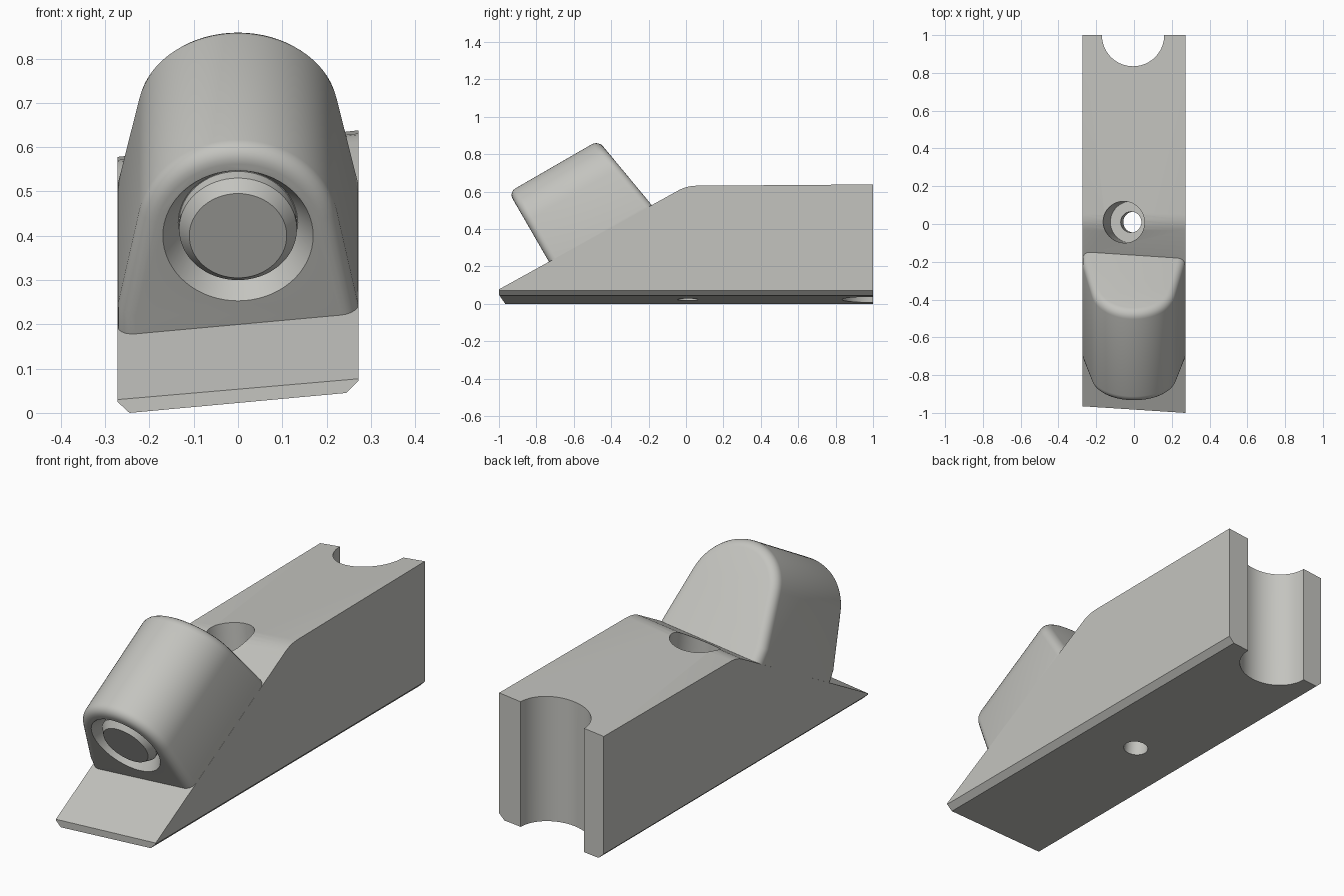
import bpy, bmesh, math
from mathutils import Vector

if "Cube" in bpy.data.objects:
    bpy.data.objects.remove(bpy.data.objects["Cube"])

grey = bpy.data.materials.new("warm_grey")
grey.diffuse_color = (0.55, 0.55, 0.52, 1)
grey.use_nodes = True
grey.node_tree.nodes["Principled BSDF"].inputs["Base Color"].default_value = grey.diffuse_color


def make_object(name, bm):
    bmesh.ops.recalc_face_normals(bm, faces=bm.faces)
    mesh = bpy.data.meshes.new(name)
    bm.to_mesh(mesh)
    bm.free()
    mesh.materials.append(grey)
    obj = bpy.data.objects.new(name, mesh)
    bpy.context.collection.objects.link(obj)
    return obj


def loft(name, rings, bevel=0.0):
    """Skin a list of equal rings and cap both ends, rounding the cap rims."""
    bm = bmesh.new()
    rows = [[bm.verts.new(p) for p in ring] for ring in rings]
    n = len(rows[0])
    for a, b in zip(rows, rows[1:]):
        for i in range(n):
            j = (i + 1) % n
            bm.faces.new((a[i], a[j], b[j], b[i]))
    caps = [bm.faces.new(rows[0]), bm.faces.new(rows[-1])]
    if bevel:
        bmesh.ops.recalc_face_normals(bm, faces=bm.faces)
        rims = list({e for f in caps for e in f.edges})
        bmesh.ops.bevel(bm, geom=rims, offset=bevel, segments=5,
                        profile=0.5, affect='EDGES', clamp_overlap=True)
    return make_object(name, bm)


def turned(name, origin, axis, profile, sides=64):
    """Solid of revolution from (distance along axis, radius) pairs."""
    axis = axis.normalized()
    u = axis.cross(Vector((0, 1, 0.3))).normalized()
    v = axis.cross(u)
    rings = []
    for s, r in profile:
        rings.append([origin + axis * s + r * (u * math.cos(t) + v * math.sin(t))
                      for t in (2 * math.pi * i / sides for i in range(sides))])
    return loft(name, rings)


def combine(target, tool, operation):
    mod = target.modifiers.new(tool.name, 'BOOLEAN')
    mod.object, mod.operation, mod.solver = tool, operation, 'EXACT'
    bpy.context.view_layer.objects.active = target
    bpy.ops.object.modifier_apply(modifier=mod.name)
    bpy.data.objects.remove(tool, do_unlink=True)


# Wedge block: stations of (left y, right y, left top z, right top z)
W, TILT = 0.272, 0.092
stations = [(-0.965, -1.0, 0.03, 0.077), (-0.03, -0.03, 0.549, 0.612),
            (-0.005, -0.005, 0.56, 0.622), (0.02, 0.02, 0.567, 0.628),
            (0.05, 0.05, 0.571, 0.631), (1.0, 1.0, 0.578, 0.638)]


def block_ring(yl, yr, zl, zr):
    def y(x):
        return yl + (yr - yl) * (x + W) / (2 * W)

    def floor(x):
        return 0.0225 + TILT * x
    c = 0.245
    low = [(W, floor(c) + 0.027), (c, floor(c)), (-c, floor(-c)), (-W, floor(-c) + 0.025)]
    return [Vector((x, y(x), z)) for x, z in [(-W, zl), (W, zr)] + low]


block = loft("wedge_block", [block_ring(*s) for s in stations])

# Tilted arched housing, tapering up to a round top
centre = Vector((0, -0.834, 0.40))
axis = Vector((0, math.cos(math.radians(30)), 0.5))
up = Vector((0, -0.5, math.cos(math.radians(30))))
R, taper = 0.227, math.radians(11.3)
section = [(W - 0.0005, -0.34), (W - 0.0005, -0.203)]
for i in range(33):
    t = -0 + taper + (math.pi - 2 * taper) * i / 32
    section.append((R * math.cos(t), R * math.sin(t)))
section += [(-W + 0.0005, -0.203), (-W + 0.0005, -0.34)]


def housing_ring(back):
    pts = []
    for x, u in section:
        s = 0.552 + 0.17 * (0.229 - u) if back else 0.0
        pts.append(centre + Vector((x, 0, 0)) + axis * s + up * u)
    return pts


housing = loft("arched_housing", [housing_ring(False), housing_ring(True)], 0.04)
combine(block, housing, 'UNION')

# Countersunk recess in the housing face
combine(block, turned("face_recess", centre, axis,
                      [(-0.035, 0.19), (0.06, 0.135)]), 'DIFFERENCE')

# Screw hole with counterbore, square to the tilted underside
lean = Vector((-TILT, 0, 1))
combine(block, turned("screw_hole", Vector((0, 0.01, 0)), lean,
                      [(-0.1, 0.055), (0.17, 0.055), (0.17, 0.11), (0.9, 0.11)]), 'DIFFERENCE')

# Half-round notch in the rear end
combine(block, turned("rear_notch", Vector((-0.005, 1.0, -0.1)), Vector((0, 0, 1)),
                      [(0, 0.165), (1, 0.165)]), 'DIFFERENCE')

# Chamfered plug sitting flush in the recess
plug = turned("round_plug", centre, axis,
              [(0.0, 0.11), (0.03, 0.133), (0.08, 0.133)])

for obj in (block, plug):
    bpy.ops.object.select_all(action='DESELECT')
    obj.select_set(True)
    bpy.context.view_layer.objects.active = obj
    bpy.ops.object.shade_smooth_by_angle(angle=math.radians(25))
